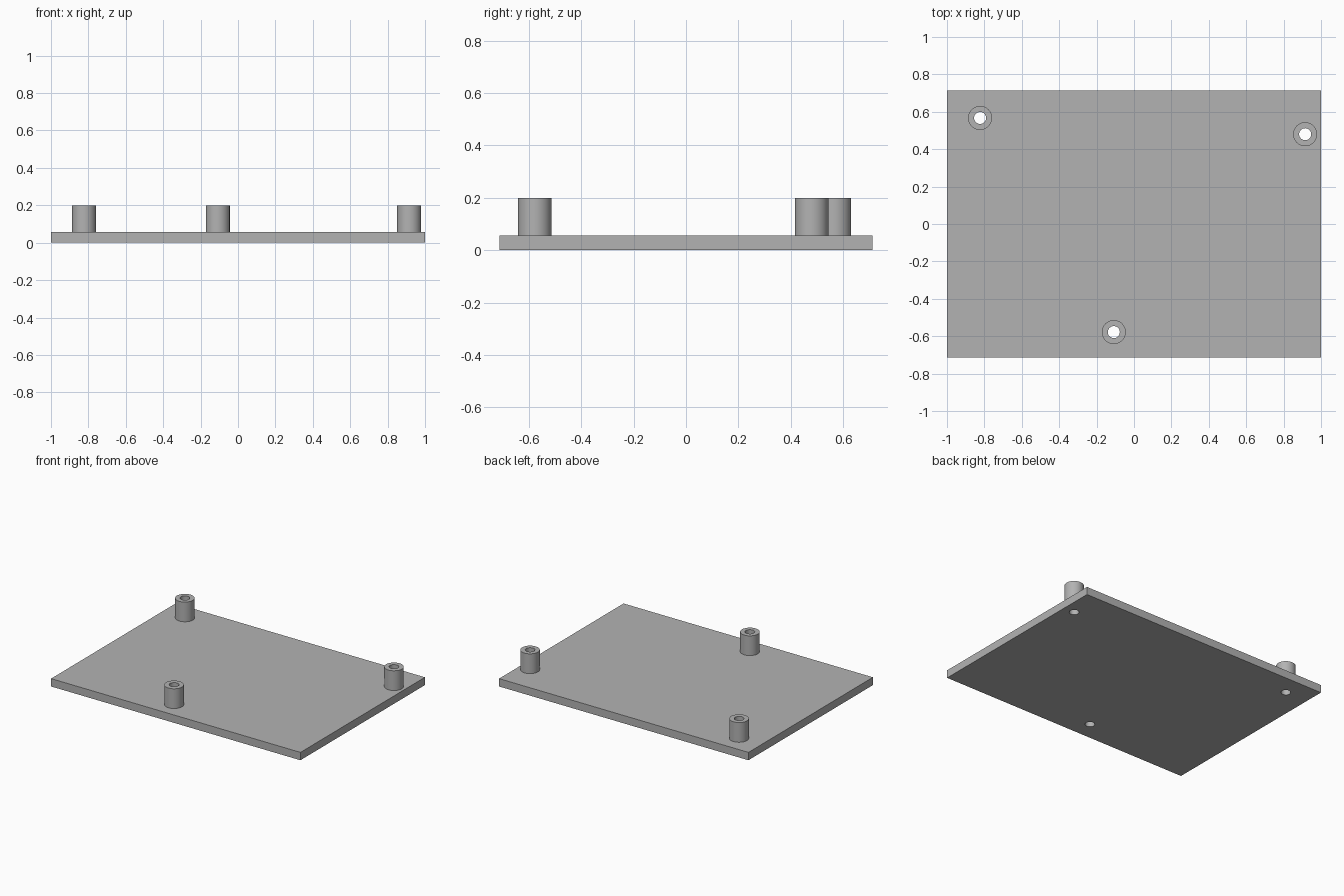
import bpy
import math

cube = bpy.data.objects.get("Cube")
if cube:
    bpy.data.objects.remove(cube, do_unlink=True)

PLATE_TOP, TOP = 0.057, 0.2
BOSS_R, HOLE_R = 0.064, 0.032
POSTS = {
    "back_right": (-0.823, 0.567),
    "back_left": (0.915, 0.48),
    "front": (-0.108, -0.578),
}

grey = bpy.data.materials.new("plain_grey")
grey.use_nodes = True
colour = (0.45, 0.45, 0.45, 1)
grey.diffuse_color = colour
grey.node_tree.nodes["Principled BSDF"].inputs["Base Color"].default_value = colour


def cylinder(name, x, y, radius, low, high):
    bpy.ops.mesh.primitive_cylinder_add(
        vertices=64, radius=radius, depth=high - low, location=(x, y, (low + high) / 2))
    obj = bpy.context.object
    obj.name = name
    obj.data.materials.append(grey)
    return obj


def cut(obj, cutter):
    mod = obj.modifiers.new("hole", "BOOLEAN")
    mod.operation = "DIFFERENCE"
    mod.solver = "EXACT"
    mod.object = cutter
    bpy.context.view_layer.objects.active = obj
    bpy.ops.object.modifier_apply(modifier=mod.name)


def smooth(obj):
    bpy.ops.object.select_all(action="DESELECT")
    obj.select_set(True)
    bpy.context.view_layer.objects.active = obj
    bpy.ops.object.shade_smooth_by_angle(angle=math.radians(30))


# Flat base plate
bpy.ops.mesh.primitive_cube_add(size=1, location=(0, 0, PLATE_TOP / 2))
plate = bpy.context.object
plate.name = "base_plate"
plate.scale = (2, 1.426, PLATE_TOP)
bpy.ops.object.transform_apply(location=False, rotation=False, scale=True)
plate.data.materials.append(grey)

# Hollow standoffs, with each bore running through the plate
for side, (x, y) in POSTS.items():
    post = cylinder(side + "_standoff", x, y, BOSS_R, PLATE_TOP, TOP)
    bore = cylinder("bore_cutter", x, y, HOLE_R, -0.1, TOP + 0.1)
    cut(post, bore)
    cut(plate, bore)
    bpy.data.objects.remove(bore, do_unlink=True)
    smooth(post)
smooth(plate)
